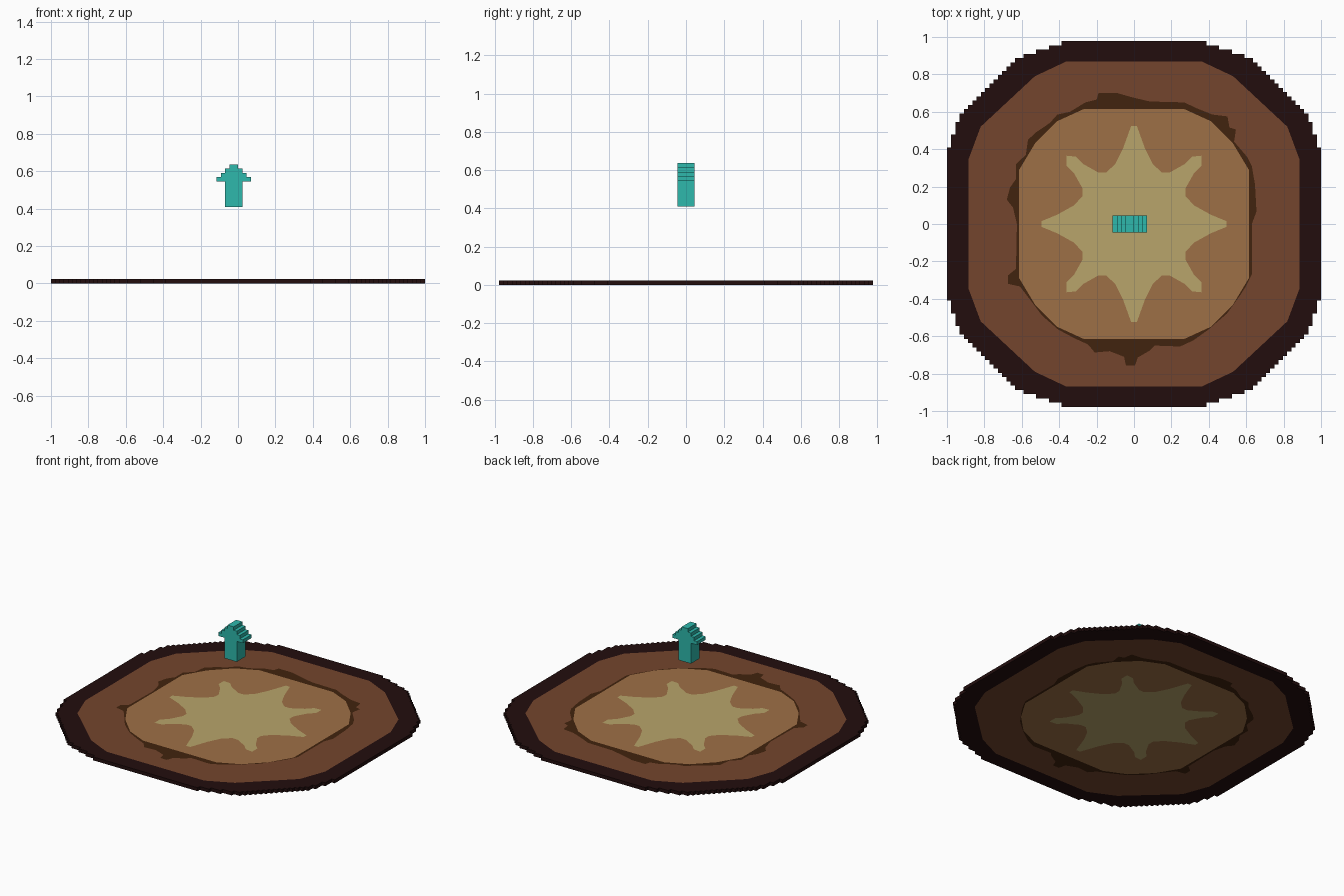
import bpy, bmesh

if "Cube" in bpy.data.objects:
    bpy.data.objects.remove(bpy.data.objects["Cube"])

V = 2 / 88  # block size


def material(name, rgb):
    m = bpy.data.materials.new(name)
    lin = [((c / 255 + 0.055) / 1.055) ** 2.4 for c in rgb]
    m.diffuse_color = (*lin, 1)
    m.use_nodes = True
    m.node_tree.nodes["Principled BSDF"].inputs["Base Color"].default_value = m.diffuse_color
    return m


def make_object(name, bm, mats):
    me = bpy.data.meshes.new(name)
    bm.to_mesh(me)
    bm.free()
    for m in mats:
        me.materials.append(m)
    ob = bpy.data.objects.new(name, me)
    bpy.context.collection.objects.link(ob)
    return ob


def mirror4(q):
    """Closed counter-clockwise loop from its first-quadrant points."""
    return (q + [(-x, y) for x, y in reversed(q)]
            + [(-x, -y) for x, y in q] + [(x, -y) for x, y in reversed(q)])


def stepped_quarter():
    """Blocky octagonal rim: one half-width per row of blocks."""
    corners = [(44, 0), (44, 16), (41, 25.5), (27, 39), (16, 43)]
    widths = []
    for j in range(43):
        y = j + 0.5
        for (x0, y0), (x1, y1) in zip(corners, corners[1:]):
            if y0 <= y <= y1:
                widths.append(round(x0 + (x1 - x0) * (y - y0) / (y1 - y0)))
                break
    pts = []
    for j, w in enumerate(widths):
        if j and w != widths[j - 1]:
            pts += [(widths[j - 1] * V, j * V), (w * V, j * V)]
    return pts + [(widths[-1] * V, 43 * V)]


# Nested outlines of the disc, from the rim inwards
rim = mirror4(stepped_quarter())
band = mirror4([(.885, .345), (.82, .52), (.53, .79), (.36, .87)])
blotch = [(.63, 0), (.655, .067), (.647, .21), (.63, .31), (.604, .36), (.535, .44),
          (.545, .505), (.51, .516), (.50, .575), (.42, .585), (.325, .623), (.27, .65),
          (.085, .655), (-.005, .676), (-.09, .70), (-.19, .70), (-.20, .665),
          (-.26, .65), (-.342, .60), (-.41, .585), (-.45, .54), (-.524, .49),
          (-.567, .45), (-.578, .37), (-.631, .32), (-.631, .24), (-.663, .195),
          (-.68, .13), (-.647, .088), (-.626, 0), (-.631, -.24), (-.674, -.275),
          (-.674, -.32), (-.61, -.334), (-.556, -.404), (-.492, -.489),
          (-.406, -.564), (-.316, -.612), (-.246, -.644), (-.21, -.687),
          (-.13, -.68), (-.053, -.71), (-.043, -.757), (.005, -.757),
          (.02, -.714), (.085, -.676), (.11, -.65), (.246, -.655), (.316, -.623),
          (.396, -.566), (.497, -.479), (.567, -.382), (.60, -.33), (.63, -.27)]
field = mirror4([(.614, .29), (.53, .43), (.41, .55), (.27, .614)])
star = mirror4([(.495, .015), (.41, .05), (.32, .10), (.275, .15), (.275, .19),
                (.32, .27), (.36, .31), (.36, .365), (.31, .36), (.27, .32),
                (.19, .275), (.15, .275), (.10, .32), (.06, .40), (.015, .525)])

# Disc: inlaid rings on both sides and a plain outer wall
bm = bmesh.new()
outlines = [rim, band, blotch, field, star]
rims = []
for z, up in ((0, -1), (V, 1)):
    loops = []
    for pts in outlines:
        vs = [bm.verts.new((x, y, z)) for x, y in pts]
        es = [bm.edges.new((vs[i - 1], vs[i])) for i in range(len(vs))]
        loops.append(es)
        if pts is rim:
            rims.append(vs)
    for i, es in enumerate(loops):
        inner = loops[i + 1] if i + 1 < len(loops) else []
        res = bmesh.ops.triangle_fill(bm, edges=es + inner, use_beauty=True,
                                      normal=(0, 0, up))
        for f in res["geom"]:
            if isinstance(f, bmesh.types.BMFace):
                f.material_index = i
                f.normal_update()
                if f.normal.z * up < 0:
                    f.normal_flip()
low, high = rims
for i in range(len(low)):
    bm.faces.new((low[i - 1], low[i], high[i], high[i - 1]))
make_object("inlaid_disc", bm, [
    material("near black brown", (34, 13, 13)),
    material("red brown", (116, 69, 45)),
    material("dark brown", (65, 35, 14)),
    material("tan", (158, 112, 70)),
    material("pale straw", (184, 165, 107))])

# Floating arrow: stepped profile extruded front to back
half = [(2, 18), (2, 24), (4, 24), (4, 25), (3, 25), (3, 26), (2, 26), (2, 27),
        (1, 27), (1, 28)]
profile = half + [(-x, z) for x, z in reversed(half)]
bm = bmesh.new()
face = bm.faces.new([bm.verts.new(((x - 1) * V, -2 * V, z * V)) for x, z in profile])
res = bmesh.ops.extrude_face_region(bm, geom=[face], use_keep_orig=True)
bmesh.ops.translate(bm, vec=(0, 4 * V, 0),
                    verts=[g for g in res["geom"] if isinstance(g, bmesh.types.BMVert)])
bmesh.ops.recalc_face_normals(bm, faces=bm.faces)
make_object("floating_arrow", bm, [material("teal", (46, 184, 172))])
